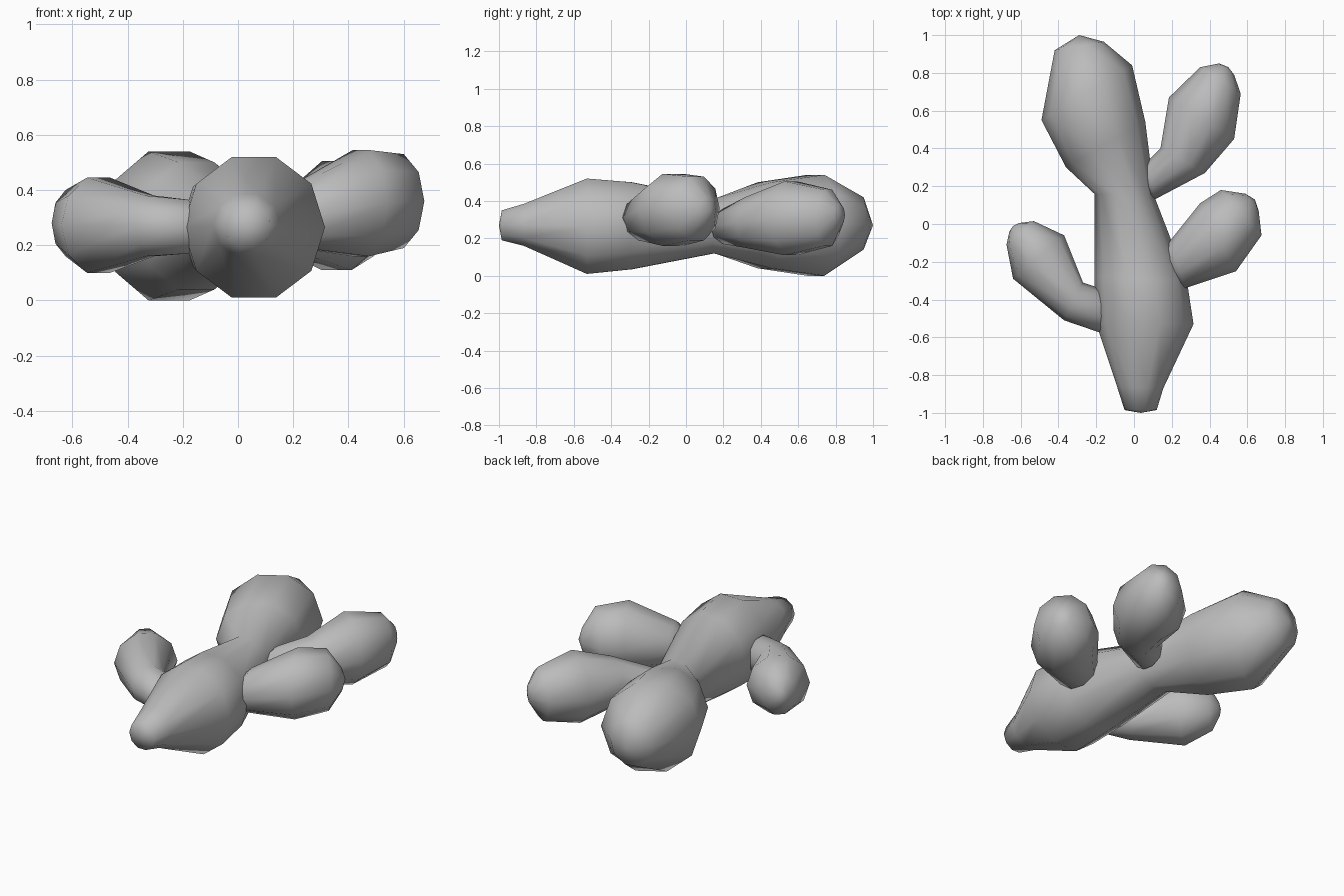
import bpy, bmesh, math
from mathutils import Vector

cube = bpy.data.objects.get("Cube")
if cube:
    bpy.data.objects.remove(cube, do_unlink=True)

SIDES = 10

grey = bpy.data.materials.new("plain_grey")
grey.use_nodes = True
colour = (0.5, 0.5, 0.5, 1)
grey.diffuse_color = colour
grey.node_tree.nodes["Principled BSDF"].inputs["Base Color"].default_value = colour


def lobe(name, start, rings, tip):
    """Loft ten-sided rings, each given as left xy, right xy, low z, high z."""
    bm = bmesh.new()
    loops = []
    for left, right, low, high in rings:
        mid_z = (low + high) / 2
        a, b = Vector((*left, mid_z)), Vector((*right, mid_z))
        centre, across = (a + b) / 2, (b - a) / 2
        up = Vector((0, 0, (high - low) / 2 / math.sin(math.radians(72))))
        angles = [math.tau * i / SIDES for i in range(SIDES)]
        loops.append([bm.verts.new(centre + across * math.cos(t) + up * math.sin(t))
                      for t in angles])
    for lower, upper in zip(loops, loops[1:]):
        for i in range(SIDES):
            j = (i + 1) % SIDES
            bm.faces.new((lower[i], lower[j], upper[j], upper[i]))
    for point, loop in ((start, loops[0]), (tip, loops[-1])):
        apex = bm.verts.new(point)
        for i in range(SIDES):
            bm.faces.new((apex, loop[i], loop[(i + 1) % SIDES]))
    bmesh.ops.recalc_face_normals(bm, faces=bm.faces)
    for face in bm.faces:
        face.smooth = True
    mesh = bpy.data.meshes.new(name)
    bm.to_mesh(mesh)
    bm.free()
    mesh.materials.append(grey)
    obj = bpy.data.objects.new(name, mesh)
    bpy.context.collection.objects.link(obj)
    return obj


# Main body, bending towards the back
lobe("trunk", (0.035, -1, 0.27), [
    ((-0.05, -0.985), (0.12, -0.985), 0.19, 0.35),
    ((-0.09, -0.86), (0.155, -0.87), 0.16, 0.385),
    ((-0.2, -0.53), (0.315, -0.53), 0.01, 0.52),
    ((-0.21, -0.28), (0.28, -0.3), 0.035, 0.5),
    ((-0.21, 0.16), (0.11, 0.14), 0.12, 0.41),
    ((-0.36, 0.3), (0.06, 0.54), 0.04, 0.5),
    ((-0.49, 0.55), (-0.01, 0.84), 0, 0.54),
    ((-0.42, 0.92), (-0.16, 0.965), 0.14, 0.42),
], (-0.29, 1, 0.27))

# Side branches
lobe("back_left_branch", (0, 0.19, 0.27), [
    ((0.07, 0.33), (0.11, 0.13), 0.17, 0.36),
    ((0.14, 0.4), (0.375, 0.27), 0.15, 0.42),
    ((0.185, 0.67), (0.53, 0.45), 0.11, 0.505),
    ((0.35, 0.83), (0.565, 0.69), 0.16, 0.46),
    ((0.45, 0.85), (0.53, 0.79), 0.27, 0.38),
], (0.5, 0.83, 0.33))

lobe("middle_left_branch", (0.1, -0.25, 0.3), [
    ((0.19, -0.09), (0.27, -0.34), 0.19, 0.43),
    ((0.35, 0.11), (0.54, -0.25), 0.16, 0.545),
    ((0.46, 0.18), (0.675, -0.06), 0.19, 0.53),
    ((0.59, 0.16), (0.66, 0.07), 0.29, 0.42),
], (0.64, 0.13, 0.355))

lobe("front_right_branch", (-0.1, -0.46, 0.27), [
    ((-0.18, -0.575), (-0.18, -0.34), 0.17, 0.365),
    ((-0.37, -0.51), (-0.27, -0.31), 0.16, 0.38),
    ((-0.64, -0.29), (-0.37, -0.06), 0.1, 0.445),
    ((-0.675, -0.11), (-0.53, 0.015), 0.16, 0.4),
    ((-0.66, -0.04), (-0.61, 0.005), 0.24, 0.32),
], (-0.64, -0.01, 0.28))
